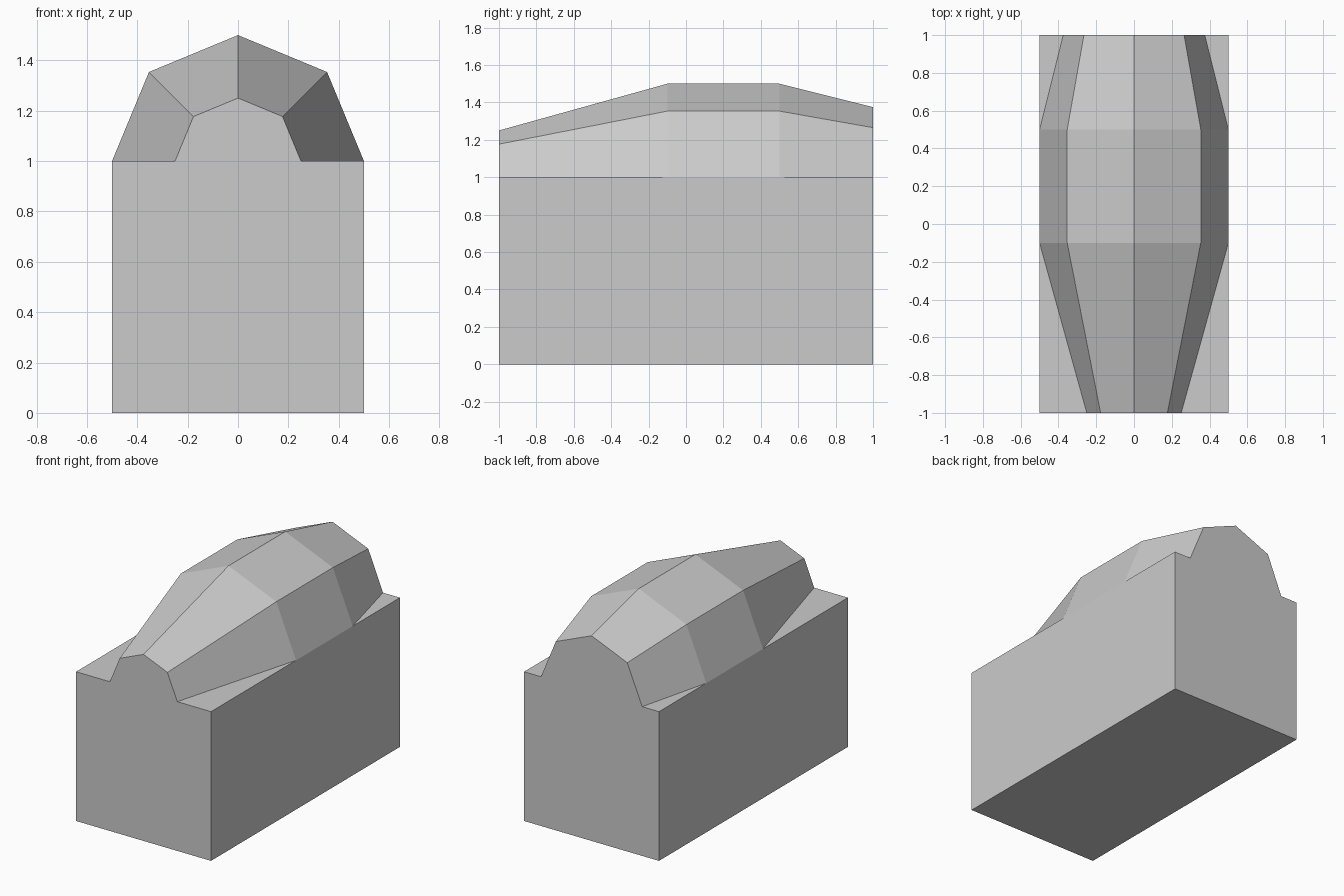
import bpy
import bmesh
from math import sin, cos, pi

cube = bpy.data.objects.get("Cube")
if cube:
    bpy.data.objects.remove(cube, do_unlink=True)

# Single plain material
GREY = (0.6, 0.6, 0.6, 1.0)
mat = bpy.data.materials.new("plain_grey")
mat.use_nodes = True
mat.diffuse_color = GREY
mat.node_tree.nodes["Principled BSDF"].inputs["Base Color"].default_value = GREY


def add_object(name, bm):
    bmesh.ops.recalc_face_normals(bm, faces=bm.faces)
    mesh = bpy.data.meshes.new(name)
    bm.to_mesh(mesh)
    bm.free()
    mesh.materials.append(mat)
    obj = bpy.data.objects.new(name, mesh)
    bpy.context.collection.objects.link(obj)
    return obj


# Rectangular base block
bm = bmesh.new()
bmesh.ops.create_cube(bm, size=1)
for v in bm.verts:
    v.co.y *= 2
    v.co.z += 0.5
add_object("base_block", bm)

# Faceted canopy: a half octagon lofted through (y, radius) stations,
# left open underneath where it sits on the block
STATIONS = [(-1, 0.5), (-0.1, 1), (0.5, 1), (1, 0.75)]
SIDES = 4
bm = bmesh.new()
rings = []
for y, scale in STATIONS:
    r = 0.5 * scale
    rings.append([bm.verts.new((r * cos(pi * i / SIDES), y, 1 + r * sin(pi * i / SIDES)))
                  for i in range(SIDES + 1)])
for a, b in zip(rings, rings[1:]):
    for i in range(SIDES):
        bm.faces.new((a[i], a[i + 1], b[i + 1], b[i]))
bm.faces.new(rings[0])
bm.faces.new(rings[-1])
add_object("canopy", bm)
